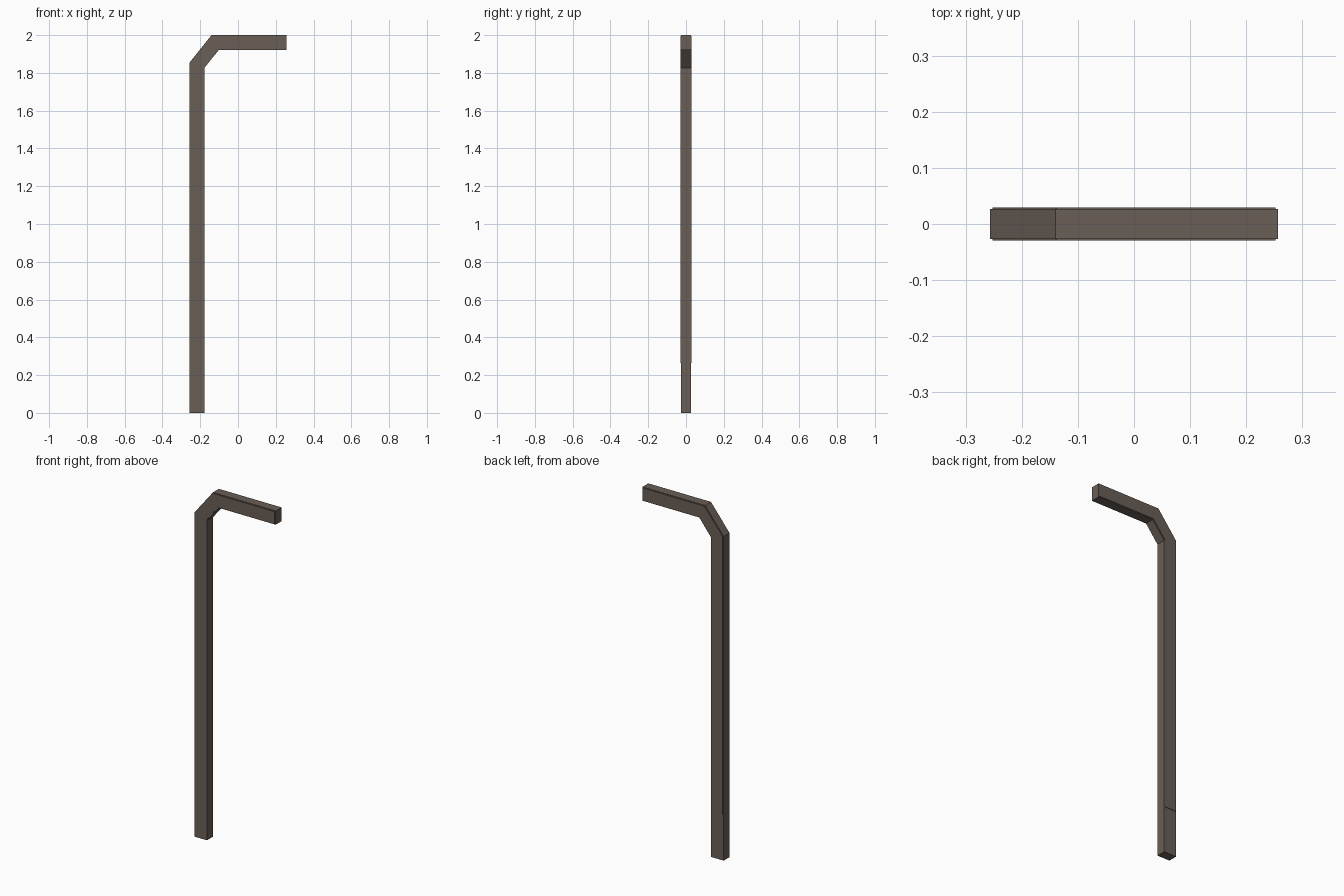
import bpy, bmesh
from mathutils import Vector

if "Cube" in bpy.data.objects:
    bpy.data.objects.remove(bpy.data.objects["Cube"])

mat = bpy.data.materials.new("dull brown metal")
mat.diffuse_color = (0.141, 0.112, 0.094, 1)
mat.use_nodes = True
mat.node_tree.nodes["Principled BSDF"].inputs["Base Color"].default_value = mat.diffuse_color


def band(path, half):
    """Mitred outline of a constant-width strip along an open path (x, z)."""
    pts = [Vector(p) for p in path]
    left, right = [], []
    for i, p in enumerate(pts):
        dirs = []
        if i > 0:
            dirs.append((p - pts[i - 1]).normalized())
        if i < len(pts) - 1:
            dirs.append((pts[i + 1] - p).normalized())
        normals = [Vector((-d.y, d.x)) for d in dirs]
        m = sum(normals, Vector((0, 0))).normalized()
        off = m * (half / m.dot(normals[0]))
        left.append(p + off)
        right.append(p - off)
    return left + right[::-1]


def extrude(name, outline, y0, y1):
    bm = bmesh.new()
    face = bm.faces.new([bm.verts.new((p.x, y0, p.y)) for p in outline])
    ext = bmesh.ops.extrude_face_region(bm, geom=[face])
    verts = [v for v in ext["geom"] if isinstance(v, bmesh.types.BMVert)]
    bmesh.ops.translate(bm, verts=verts, vec=(0, y1 - y0, 0))
    bmesh.ops.recalc_face_normals(bm, faces=bm.faces)
    mesh = bpy.data.meshes.new(name)
    bm.to_mesh(mesh)
    bm.free()
    mesh.materials.append(mat)
    obj = bpy.data.objects.new(name, mesh)
    bpy.context.collection.objects.link(obj)
    return obj


X, END, HALF = -0.2175, 0.257, 0.0395
CORE, OUTER, INSET = 0.0263, 0.0295, 0.0045
knee = [(X, 1.84), (-0.121, 2 - HALF)]

# Bent bar: post, slanted knee and arm
extrude("bent_bar", band([(X, 0)] + knee + [(END, 2 - HALF)], HALF), -CORE, CORE)

# Thin raised plates on front and back, starting above the plain foot
plate = band([(X, 0.264)] + knee + [(END - INSET, 2 - HALF)], HALF - INSET)
for name, s in (("front_plate", -1), ("back_plate", 1)):
    extrude(name, plate, s * (CORE - 0.002), s * OUTER)
